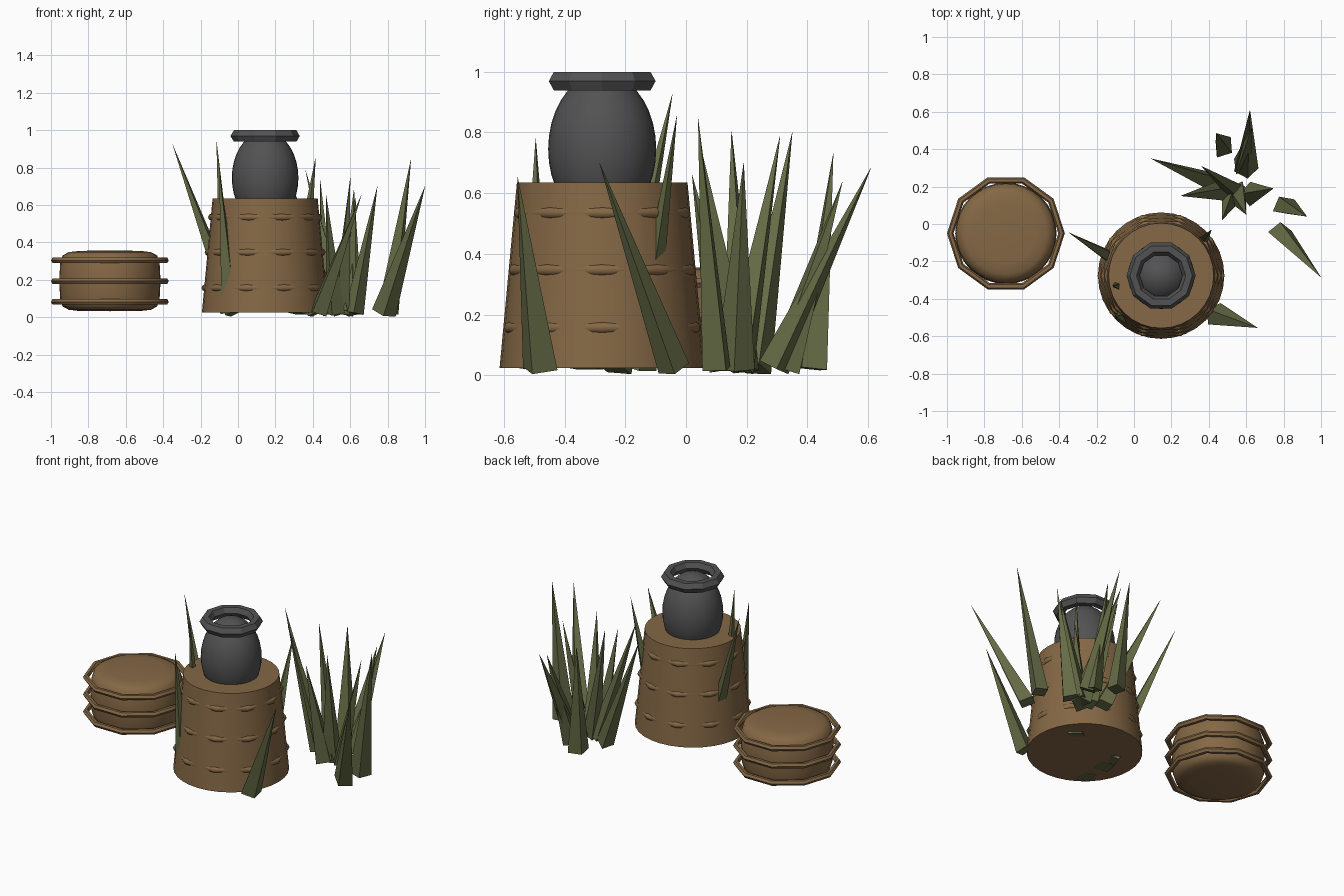
import bpy, bmesh, math, random
from mathutils import Vector, Matrix

random.seed(4)
if "Cube" in bpy.data.objects:
    bpy.data.objects.remove(bpy.data.objects["Cube"])


def material(name, rgb):
    m = bpy.data.materials.new(name)
    m.use_nodes = True
    m.diffuse_color = (*rgb, 1)
    bsdf = next(n for n in m.node_tree.nodes if n.type == 'BSDF_PRINCIPLED')
    bsdf.inputs["Base Color"].default_value = (*rgb, 1)
    return m


WICKER = material("wicker_brown", (0.235, 0.138, 0.06))
IRON = material("dark_grey", (0.085, 0.085, 0.085))
GRASS = material("grass_green", (0.13, 0.145, 0.06))


def add_object(name, bm, mat, smooth_angle=None):
    bmesh.ops.recalc_face_normals(bm, faces=bm.faces)
    mesh = bpy.data.meshes.new(name)
    bm.to_mesh(mesh)
    bm.free()
    mesh.materials.append(mat)
    obj = bpy.data.objects.new(name, mesh)
    bpy.context.collection.objects.link(obj)
    if smooth_angle:
        bpy.ops.object.select_all(action='DESELECT')
        obj.select_set(True)
        bpy.context.view_layer.objects.active = obj
        bpy.ops.object.shade_smooth_by_angle(angle=math.radians(smooth_angle))
    return obj


def lathe(name, profile, center, mat, sides=32, angle=40):
    """Spin a closed-ended (radius, height) profile about the vertical axis."""
    bm = bmesh.new()
    verts = [bm.verts.new((r, 0, z)) for r, z in profile]
    edges = [bm.edges.new(pair) for pair in zip(verts, verts[1:])]
    bmesh.ops.spin(bm, geom=verts + edges, cent=(0, 0, 0), axis=(0, 0, 1),
                   angle=math.tau, steps=sides)
    bmesh.ops.remove_doubles(bm, verts=bm.verts, dist=0.0005)
    bmesh.ops.translate(bm, verts=bm.verts, vec=(*center, 0))
    return add_object(name, bm, mat, angle)


def ring(name, center, z, outer, minor, mat, sides=10, section=6, angle=None):
    """Ten-sided hoop with a polygonal cross-section."""
    bm = bmesh.new()
    loops = []
    for i in range(sides):
        a = math.tau * i / sides
        loop = []
        for j in range(section):
            b = math.tau * j / section
            r = outer - minor + minor * math.cos(b)
            loop.append(bm.verts.new((center[0] + r * math.cos(a),
                                      center[1] + r * math.sin(a),
                                      z + minor * math.sin(b))))
        loops.append(loop)
    for i in range(sides):
        p, q = loops[i], loops[(i + 1) % sides]
        for j in range(section):
            k = (j + 1) % section
            bm.faces.new((p[j], q[j], q[k], p[k]))
    return add_object(name, bm, mat, angle)


def blade(name, base, tip):
    """Four-sided spike leaning from its base to its tip."""
    start = Vector((*base, 0.022))
    axis = Vector(tip) - start
    bm = bmesh.new()
    bmesh.ops.create_cone(bm, cap_ends=True, segments=4, radius1=0.066,
                          radius2=0.0005, depth=axis.length)
    place = (Matrix.Translation((start + Vector(tip)) / 2)
             @ axis.to_track_quat('Z', 'Y').to_matrix().to_4x4()
             @ Matrix.Rotation(random.uniform(0, math.pi), 4, 'Z')
             @ Matrix.Diagonal((1, 0.8, 1, 1)))
    bmesh.ops.transform(bm, matrix=place, verts=bm.verts)
    # keep the lowest corner on the ground
    low = min(v.co.z for v in bm.verts)
    for v in bm.verts:
        if v.co.z < 0.1:
            v.co.z += max(0, 0.004 - low)
    add_object(name, bm, GRASS)


# Low round basket with three loose hoops
LOW = (-0.685, -0.05)
lathe("low_basket_body",
      [(0, 0.032), (0.16, 0.033), (0.22, 0.04), (0.253, 0.058), (0.266, 0.1),
       (0.271, 0.194),
       (0.266, 0.288), (0.253, 0.33), (0.22, 0.348), (0.16, 0.355), (0, 0.357)],
      LOW, WICKER, angle=50)
for i, z in enumerate((0.082, 0.193, 0.304)):
    ring(f"low_basket_hoop_{i + 1}", LOW, z, 0.315, 0.0175, WICKER, angle=32)

# Tall tapered basket with hoops breaking through its wall
TALL = (0.145, -0.276)
lathe("tall_basket_body", [(0, 0.025), (0.338, 0.025), (0.281, 0.635), (0, 0.635)],
      TALL, WICKER)
for i, (z, r) in enumerate(((0.157, 0.34), (0.347, 0.323), (0.535, 0.305))):
    ring(f"tall_basket_hoop_{i + 1}", TALL, z, r, 0.019, WICKER, section=8, angle=50)

# Egg-shaped pot with an angular rim
STEPS = 18
egg = [(0.178 * math.sin(math.pi * i / STEPS), 0.745 - 0.25 * math.cos(math.pi * i / STEPS))
       for i in range(STEPS + 1)]
lathe("pot_body", egg, TALL, IRON)
ring("pot_rim", TALL, 0.969, 0.185, 0.0355, IRON)

# Grass blades: base (x, y) and tip (x, y, z)
tuft = [
    ((0.42, 0.22), (0.09, 0.35, 0.80)),
    ((0.50, 0.18), (0.25, 0.15, 0.805)),
    ((0.55, 0.17), (0.36, 0.31, 0.79)),
    ((0.48, 0.41), (0.44, 0.485, 0.73)),
    ((0.60, 0.29), (0.62, 0.61, 0.685)),
    ((0.58, 0.32), (0.63, 0.515, 0.637)),
    ((0.62, 0.16), (0.745, 0.19, 0.70)),
    ((0.80, 0.10), (0.925, 0.04, 0.845)),
    ((0.78, -0.04), (1.0, -0.285, 0.70)),
    ((0.55, 0.17), (0.60, 0.05, 0.745)),
    ((0.52, 0.14), (0.47, 0.02, 0.66)),
]
around_basket = [
    ((-0.02, -0.24), (-0.35, -0.045, 0.925)),
    ((-0.05, -0.33), (-0.115, -0.33, 0.945)),
    ((-0.04, -0.49), (-0.10, -0.495, 0.78)),
    ((0.31, -0.15), (0.415, -0.03, 0.855)),
    ((0.43, -0.48), (0.66, -0.555, 0.655)),
]
for group, blades in (("grass_tuft", tuft), ("basket_grass", around_basket)):
    for i, (base, tip) in enumerate(blades):
        blade(f"{group}_blade_{i + 1}", base, tip)
